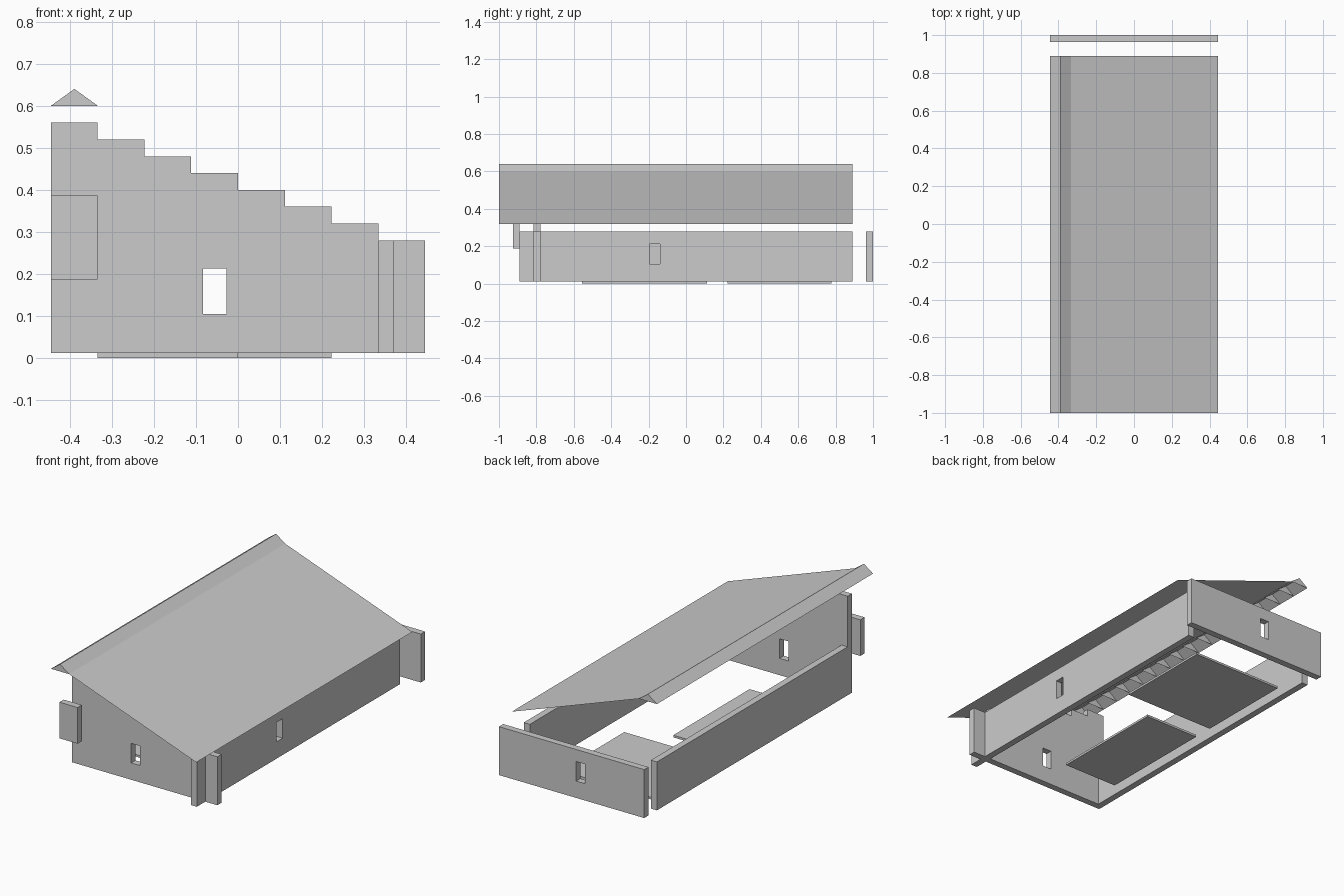
import bpy

if "Cube" in bpy.data.objects:
    bpy.data.objects.remove(bpy.data.objects["Cube"])

U = 1 / 9          # grid module
T = U / 3          # wall thickness
Z0 = 0.012         # wall base, on top of the floor slabs
LOW = 0.28         # low wall height
WIN_Z = (0.105, 0.213)


def mesh_object(name, verts, faces):
    mesh = bpy.data.meshes.new(name)
    mesh.from_pydata(verts, [], faces)
    mesh.update()
    ob = bpy.data.objects.new(name, mesh)
    bpy.context.collection.objects.link(ob)
    return ob


def prism(name, profile, y0, y1):
    """Extrude a counter-clockwise xz profile along y."""
    n = len(profile)
    verts = [(x, y, z) for y in (y0, y1) for x, z in profile]
    faces = [tuple(range(n)), tuple(range(2 * n - 1, n - 1, -1))]
    faces += [(i, i + n, (i + 1) % n + n, (i + 1) % n) for i in range(n)]
    return mesh_object(name, verts, faces)


def box(name, x, y, z):
    return prism(name, [(x[0], z[0]), (x[1], z[0]), (x[1], z[1]), (x[0], z[1])], *y)


def cut_window(wall, x, y):
    cutter = box(wall.name + "_window_cutter", x, y, WIN_Z)
    cutter.hide_render = True
    mod = wall.modifiers.new("window", 'BOOLEAN')
    mod.operation = 'DIFFERENCE'
    mod.solver = 'EXACT'
    mod.object = cutter
    bpy.context.view_layer.objects.active = wall
    bpy.ops.object.modifier_apply(modifier=mod.name)
    bpy.data.objects.remove(cutter)


# Floor slabs
box("front_floor", (-3 * U, 0), (-5 * U, U), (0, Z0))
box("back_floor", (-3 * U, 2 * U), (2 * U, 7 * U), (0, Z0))

# Stepped front wall
profile = [(-4 * U, Z0), (4 * U, Z0)]
for i in range(8):
    top = LOW + 0.04 * i
    profile += [((4 - i) * U, top), ((3 - i) * U, top)]
front = prism("front_wall", profile, -7 * U - T, -7 * U)
cut_window(front, (-0.75 * U, -0.25 * U), (-0.9, -0.7))

# Low walls
back = box("back_wall", (-4 * U, 4 * U), (1 - T, 1), (Z0, LOW))
cut_window(back, (-0.75 * U, -0.25 * U), (0.9, 1.1))
right = box("right_wall", (3 * U, 3 * U + T), (-8 * U, 8 * U), (Z0, LOW))
cut_window(right, (0.25, 0.45), (-1.75 * U, -1.25 * U))
box("left_wall", (-4 * U, -4 * U + T), (-7 * U, 8 * U), (Z0, LOW))

# Wall panel hanging at the front
box("front_panel", (-4 * U, -3 * U), (-8 * U - T, -8 * U), (0.187, 0.387))

# Thin sloping roof sheet
mesh_object("roof_slope",
            [(-3 * U, -1, 0.6), (4 * U, -1, 0.32), (4 * U, 8 * U, 0.32), (-3 * U, 8 * U, 0.6)],
            [(0, 1, 2, 3)])

# Ridge caps: closed triangular ends, open underneath, repeated along the roof
ridge = mesh_object("roof_ridge",
                    [(x, y, z) for y in (-1, -1 + U)
                     for x, z in ((-4 * U, 0.6), (-3 * U, 0.6), (-3.5 * U, 0.64))],
                    [(0, 1, 2), (5, 4, 3), (1, 4, 5, 2), (2, 5, 3, 0)])
rows = ridge.modifiers.new("rows", 'ARRAY')
rows.count = 17
rows.use_relative_offset = False
rows.use_constant_offset = True
rows.constant_offset_displace = (0, U, 0)
